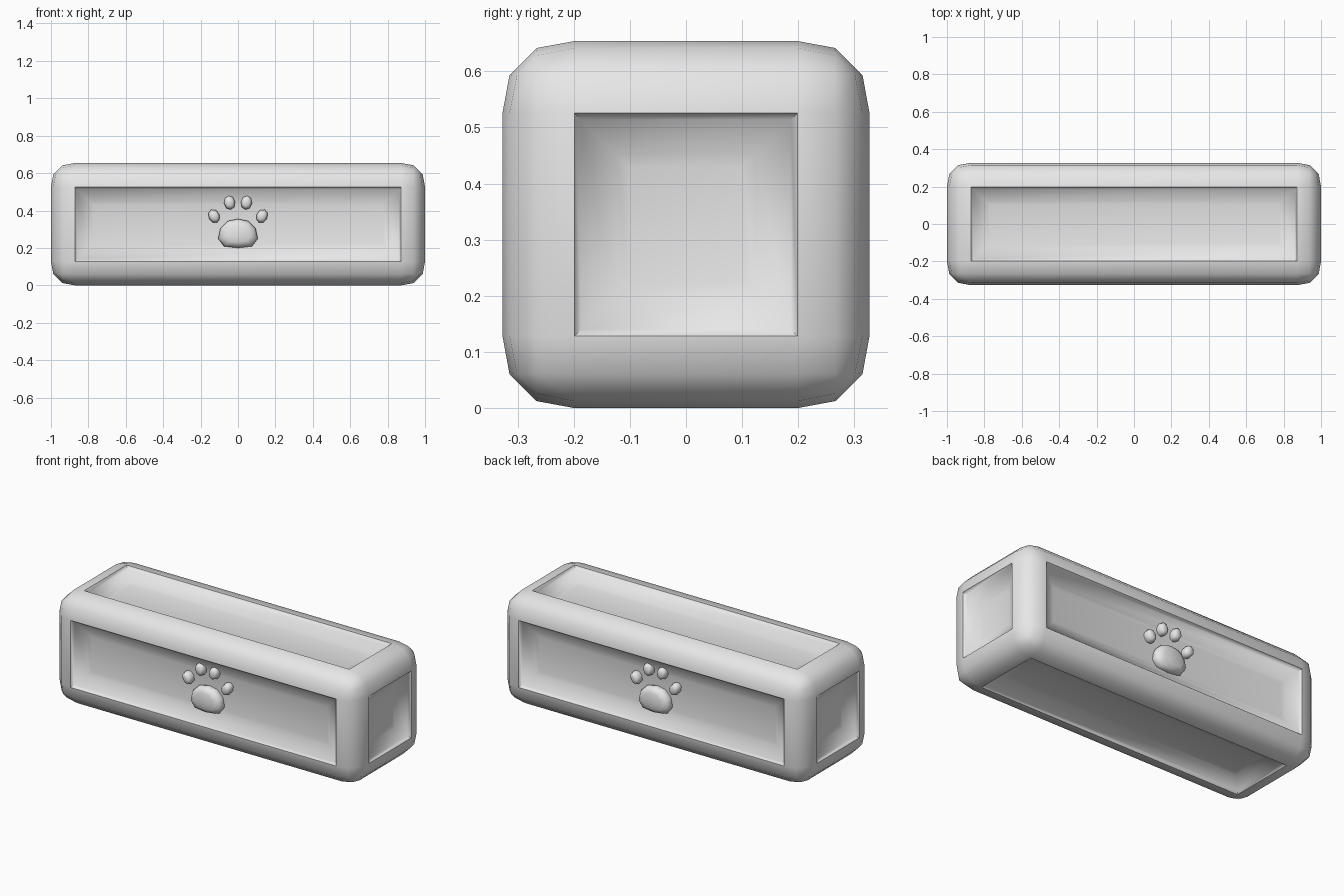
import bpy, bmesh, math
from mathutils import Matrix, Vector

if "Cube" in bpy.data.objects:
    bpy.data.objects.remove(bpy.data.objects["Cube"])

grey = bpy.data.materials.new("light_grey")
grey.use_nodes = True
colour = (0.8, 0.8, 0.8, 1)
grey.diffuse_color = colour
grey.node_tree.nodes["Principled BSDF"].inputs["Base Color"].default_value = colour

HALF = 0.327       # half height and depth of the block
ROUND = 0.128      # width of the rounded edges


def finish(bm, name, angle):
    bmesh.ops.recalc_face_normals(bm, faces=bm.faces)
    mesh = bpy.data.meshes.new(name)
    bm.to_mesh(mesh)
    bm.free()
    obj = bpy.data.objects.new(name, mesh)
    bpy.context.collection.objects.link(obj)
    mesh.materials.append(grey)
    bpy.ops.object.select_all(action='DESELECT')
    obj.select_set(True)
    bpy.context.view_layer.objects.active = obj
    bpy.ops.object.shade_smooth_by_angle(angle=math.radians(angle))
    return obj


# Rounded block with a sunken panel on each of its six sides
bm = bmesh.new()
bmesh.ops.create_cube(bm, size=2, matrix=Matrix.Translation((0, 0, HALF))
                      @ Matrix.Diagonal((1, HALF, HALF, 1)))
bmesh.ops.bevel(bm, geom=bm.edges[:], offset=ROUND, segments=3,
                profile=0.56, affect='EDGES')
middle = Vector((0, 0, HALF))
panels = sorted(bm.faces, key=lambda f: -f.calc_area())[:6]
for width, depth in ((0.012, -0.018), (0.063, -0.036), (0.022, -0.006)):
    bmesh.ops.inset_individual(bm, faces=panels, thickness=width, depth=depth,
                               use_even_offset=True)
finish(bm, "block", 50)


def pad(name, outline, centre, tilt, turn, layers):
    """Domed pad: the outline is stacked in scaled layers along -y."""
    bm = bmesh.new()
    place = (Matrix.Rotation(turn, 4, 'Z')
             @ Matrix.Translation((centre[0], 0, centre[1]))
             @ Matrix.Rotation(tilt, 4, 'Y'))
    rings = [[bm.verts.new(place @ Vector((x * s, y, z * s))) for x, z in outline]
             for s, y in layers]
    n = len(outline)
    for low, high in zip(rings, rings[1:]):
        for i in range(n):
            j = (i + 1) % n
            bm.faces.new((low[i], low[j], high[j], high[i]))
    bm.faces.new(rings[0])
    bm.faces.new(rings[-1])
    finish(bm, name, 60)


# Paw outlines
right_half = [(0, 0.08), (0.055, 0.069), (0.094, 0.03),
              (0.106, -0.025), (0.075, -0.066), (0, -0.075)]
palm = right_half + [(-x, z) for x, z in right_half[-2:0:-1]]
toe = [(0.03 * math.sin(k * math.tau / 8), 0.038 * math.cos(k * math.tau / 8))
       for k in range(8)]
palm_layers = ((0.9, -0.255), (1, -0.285), (0.9, -0.308), (0.6, -0.32))
toe_layers = ((0.9, -0.255), (1, -0.285), (0.85, -0.302), (0.55, -0.31))

# Paw emblem on the front and the back
for side, turn in (("front", 0), ("back", math.pi)):
    pad(side + "_palm_pad", palm, (0, 0.275), 0, turn, palm_layers)
    for hand, s in (("left", 1), ("right", -1)):
        pad(f"{side}_{hand}_outer_toe", toe, (s * 0.128, 0.37),
            s * math.radians(25), turn, toe_layers)
        pad(f"{side}_{hand}_inner_toe", toe, (s * 0.045, 0.442),
            s * math.radians(8), turn, toe_layers)
